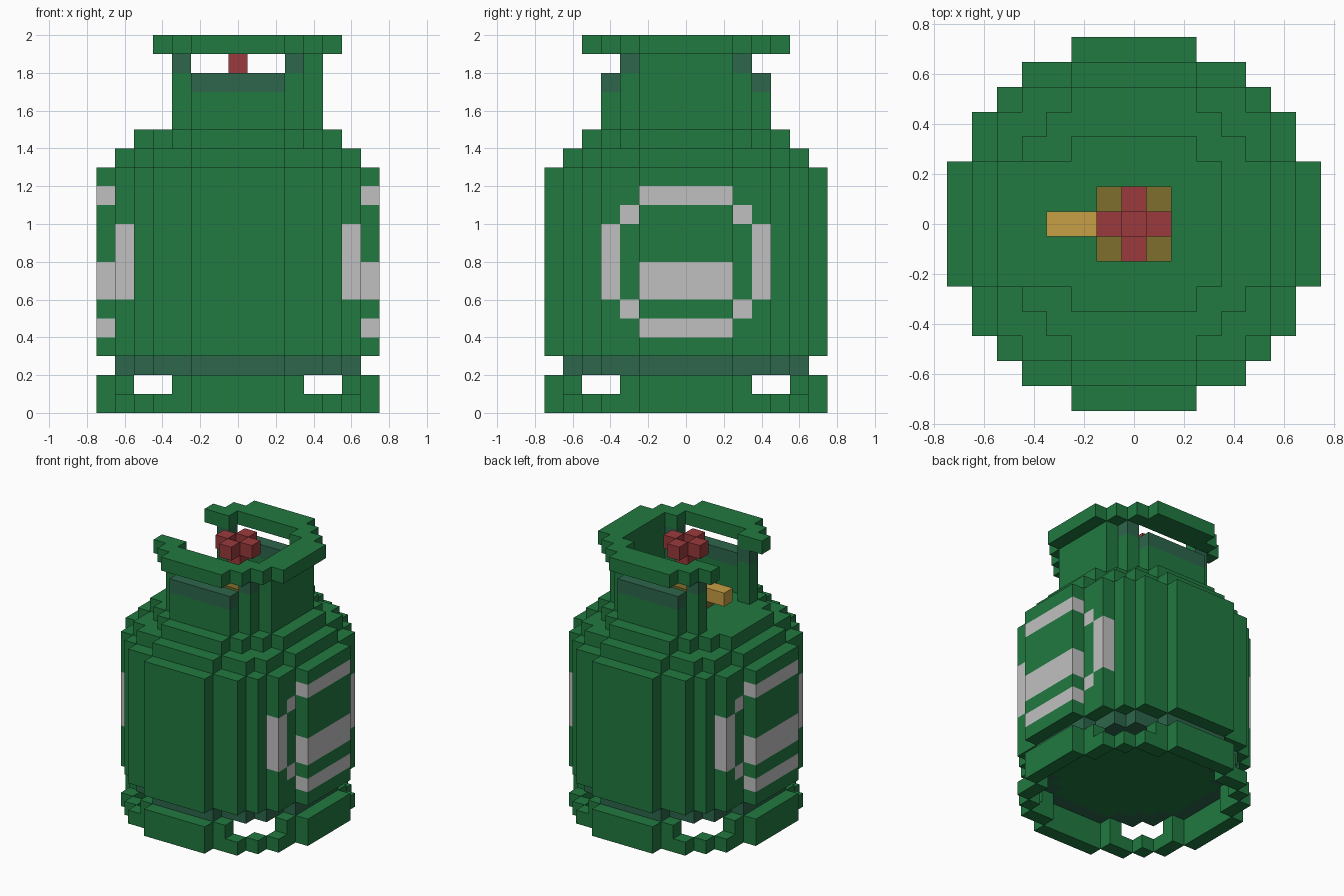
import bpy

if "Cube" in bpy.data.objects:
    bpy.data.objects.remove(bpy.data.objects["Cube"])

S = 0.1          # edge length of one block


def material(name, rgb):
    m = bpy.data.materials.new(name)
    m.diffuse_color = (*rgb, 1)
    m.use_nodes = True
    m.node_tree.nodes["Principled BSDF"].inputs["Base Color"].default_value = m.diffuse_color
    return m


GREEN, DARK, WHITE, RED, GOLD, BROWN = MATS = [
    material("green paint", (0.015, 0.19, 0.052)),
    material("dull green paint", (0.026, 0.133, 0.072)),
    material("light grey paint", (0.527, 0.527, 0.527)),
    material("red plastic", (0.328, 0.042, 0.045)),
    material("polished brass", (0.571, 0.342, 0.058)),
    material("aged brass", (0.209, 0.156, 0.027)),
]

# Each block side: outward direction and its corners, counter-clockwise from outside
SIDES = [
    ((1, 0, 0), [(1, 0, 0), (1, 1, 0), (1, 1, 1), (1, 0, 1)]),
    ((-1, 0, 0), [(0, 0, 0), (0, 0, 1), (0, 1, 1), (0, 1, 0)]),
    ((0, 1, 0), [(0, 1, 0), (0, 1, 1), (1, 1, 1), (1, 1, 0)]),
    ((0, -1, 0), [(0, 0, 0), (1, 0, 0), (1, 0, 1), (0, 0, 1)]),
    ((0, 0, 1), [(0, 0, 1), (1, 0, 1), (1, 1, 1), (0, 1, 1)]),
    ((0, 0, -1), [(0, 0, 0), (0, 1, 0), (1, 1, 0), (1, 0, 0)]),
]


def disc(r):
    """Grid cells inside a circle of radius r blocks."""
    n = range(-8, 9)
    return {(i, j) for i in n for j in n if i * i + j * j <= r * r}


def stack(cells, z0, z1):
    """Extrude flat cells through layers z0 up to z1."""
    return {(i, j, k) for i, j in cells for k in range(z0, z1)}


def build(name, blocks, colour):
    """Outer skin of a set of blocks; colour is a material or a rule(i, j, k)."""
    rule = colour if callable(colour) else lambda i, j, k: colour
    index, faces, mats = {}, [], []
    for c in sorted(blocks):
        for d, corners in SIDES:
            if tuple(a + b for a, b in zip(c, d)) in blocks:
                continue
            faces.append([index.setdefault(tuple(a + b for a, b in zip(c, q)), len(index))
                          for q in corners])
            mats.append(MATS.index(rule(*c)))
    me = bpy.data.meshes.new(name)
    me.from_pydata([((x - 0.5) * S, (y - 0.5) * S, z * S) for x, y, z in index], [], faces)
    used = sorted(set(mats))
    for m in used:
        me.materials.append(MATS[m])
    for p, m in zip(me.polygons, mats):
        p.material_index = used.index(m)
    bpy.context.collection.objects.link(bpy.data.objects.new(name, me))


D15, D13, D11, D9 = disc(7.5), disc(6.5), disc(5.5), disc(4.5)
BORE = disc(3.67)    # open space inside the collar

# Foot ring with four diagonal drain openings
foot = {(i, j, k) for i, j, k in stack(D15 - D13, 0, 2)
        if not (k == 1 and abs(i) >= 4 and abs(j) >= 4)}
build("foot_ring", foot, GREEN)


# Tank: recessed dull seam, straight wall, stepped shoulder, round badge on both sides
def tank_colour(i, j, k):
    j = abs(j)
    if k == 2:
        return GREEN if (i, j) in D11 else DARK
    if abs(i) >= 6:
        ring = (j <= 2 and k in (4, 11)) or (j == 3 and k in (5, 10)) or (j == 4 and 6 <= k <= 9)
        bar = j <= 2 and k in (6, 7)
        if ring or bar:
            return WHITE
    return GREEN


tank = stack(D13, 2, 3) | stack(D15, 3, 13) | stack(D13, 13, 14) | stack(D11, 14, 15)
build("tank", tank, tank_colour)

# Collar: open on the left, with hand holes front and back
collar = {(i, j, k) for i, j, k in stack(D9 - BORE, 15, 19)
          if i >= -3 and not (k == 18 and abs(i) <= 2)}
build("collar", collar, lambda i, j, k: DARK if (k == 17 and abs(j) == 4)
      or (k == 18 and abs(j) == 3) else GREEN)

# Rolled rim on the collar, open on the left
rim = {(i, j, k) for i, j, k in stack(D11 - BORE, 19, 20)
       if not (i <= -4 and abs(j) <= 2)}
build("collar_rim", rim, GREEN)

# Valve: body, neck, outlet and cross-shaped hand wheel
build("valve_body", stack(disc(1.5), 15, 17), BROWN)
build("valve_neck", {(0, 0, 17)}, GOLD)
build("valve_outlet", {(-2, 0, 16), (-3, 0, 16)}, GOLD)
build("valve_stem", {(0, 0, 18)}, RED)
build("hand_wheel", stack(disc(1) - {(0, 0)}, 19, 20), RED)
